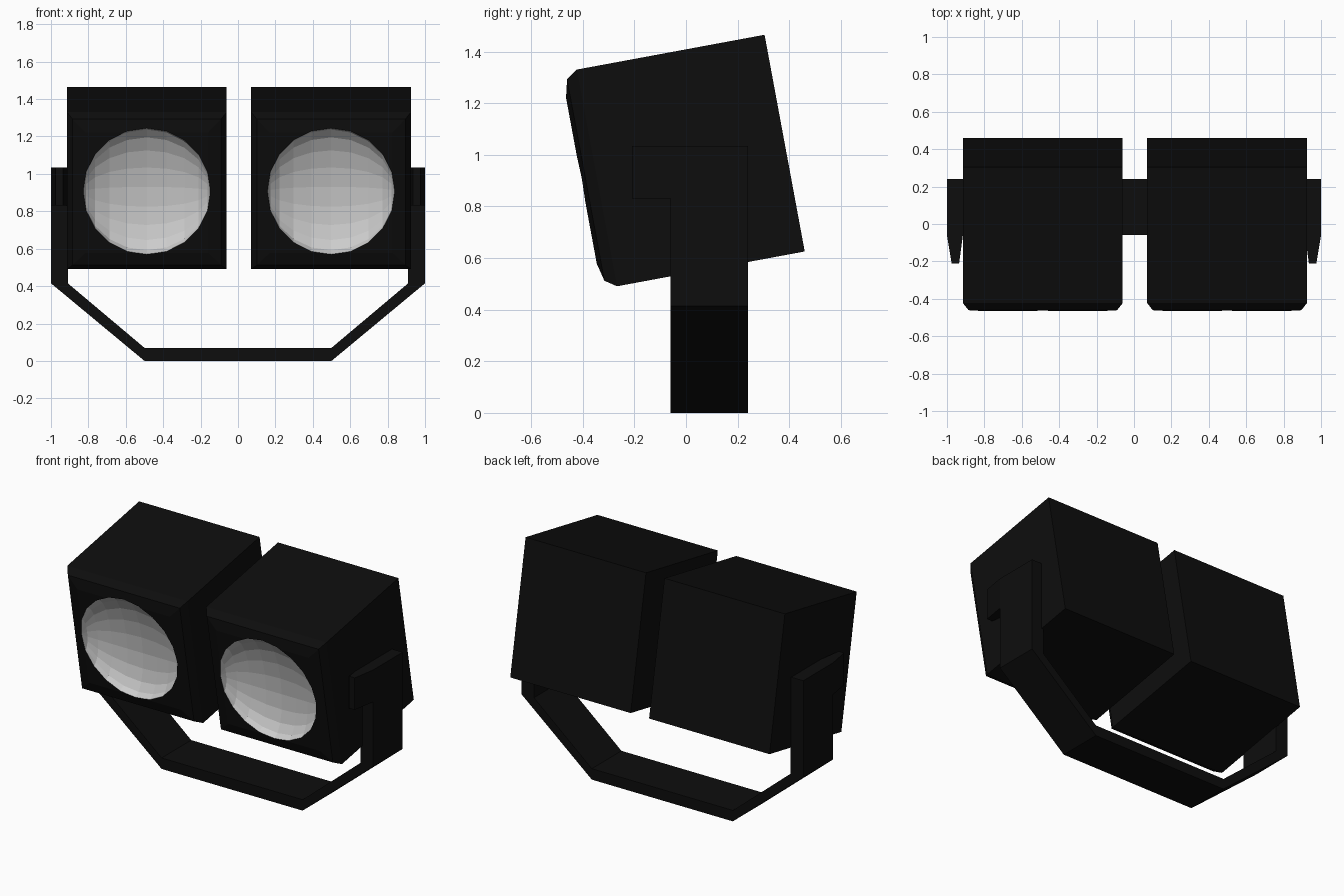
import bpy, bmesh, math
from mathutils import Matrix

cube = bpy.data.objects.get("Cube")
if cube:
    bpy.data.objects.remove(cube, do_unlink=True)


def material(name, color):
    m = bpy.data.materials.new(name)
    m.use_nodes = True
    m.diffuse_color = color
    m.node_tree.nodes["Principled BSDF"].inputs["Base Color"].default_value = color
    return m


black = material("black housing", (0.004, 0.004, 0.004, 1))
silver = material("silver reflector", (0.6, 0.6, 0.6, 1))


def add_object(name, bm, index=0):
    bmesh.ops.recalc_face_normals(bm, faces=bm.faces)
    for f in bm.faces:
        f.material_index = index
    mesh = bpy.data.meshes.new(name)
    bm.to_mesh(mesh)
    bm.free()
    mesh.materials.append(black)
    mesh.materials.append(silver)
    ob = bpy.data.objects.new(name, mesh)
    bpy.context.collection.objects.link(ob)
    return ob


def loft(bm, rings):
    """Skin a list of matching point loops and cap both ends."""
    loops = [[bm.verts.new(p) for p in ring] for ring in rings]
    for a, b in zip(loops, loops[1:]):
        for i in range(len(a)):
            j = (i + 1) % len(a)
            bm.faces.new((a[i], a[j], b[j], b[i]))
    bm.faces.new(loops[0])
    bm.faces.new(loops[-1])


# Lamp housings: tilted boxes with a rounded front rim and a hollow reflector
HALF = 0.427
TILT = math.radians(10.5)


def lamp(name, x):
    bm = bmesh.new()
    rings = []
    for y, inset in ((0.4, 0), (-0.34, 0), (-0.384, 0.03), (-0.401, 0.1)):
        h = HALF - inset
        rings.append([(-h, y, -h), (h, y, -h), (h, y, h), (-h, y, h)])
    loft(bm, rings)
    ob = add_object(name, bm)

    # Flattened sphere carves the reflector bowl
    bm = bmesh.new()
    shape = (Matrix.Translation((0, -0.403, 0.008))
             @ Matrix.Diagonal((0.341, 0.13, 0.345, 1))
             @ Matrix.Rotation(math.pi / 2, 4, 'Y'))
    bmesh.ops.create_uvsphere(bm, u_segments=20, v_segments=10, radius=1, matrix=shape)
    cutter = add_object("reflector_cutter", bm, 1)
    cutter.hide_render = True

    mod = ob.modifiers.new("reflector bowl", 'BOOLEAN')
    mod.operation = 'DIFFERENCE'
    mod.solver = 'EXACT'
    mod.object = cutter
    bpy.context.view_layer.objects.active = ob
    bpy.ops.object.modifier_apply(modifier=mod.name)
    bpy.data.objects.remove(cutter, do_unlink=True)

    ob.location = (x, -0.011, 0.9725)
    ob.rotation_euler.x = TILT


lamp("right_lamp", -0.4875)
lamp("left_lamp", 0.4975)

# Mounting bracket: bent strap running under both lamps
outer = [(1, 1.035), (1, 0.415), (0.5, 0)]
inner = [(0.5, 0.07), (0.91, 0.415), (0.91, 1.035)]
half = outer + [(-x, z) for x, z in reversed(outer)]
back = [(-x, z) for x, z in reversed(inner)] + inner
bm = bmesh.new()
loft(bm, [[(x, y, z) for x, z in half + back] for y in (-0.06, 0.24)])
add_object("mounting_bracket", bm)

# Tapered tabs on the front of each bracket arm
for name, side in (("right_tab", -1), ("left_tab", 1)):
    plan = [(0.915, -0.06), (0.935, -0.21), (0.975, -0.21), (1, -0.06)]
    bm = bmesh.new()
    loft(bm, [[(side * x, y, z) for x, y in plan] for z in (0.83, 1.035)])
    add_object(name, bm)
